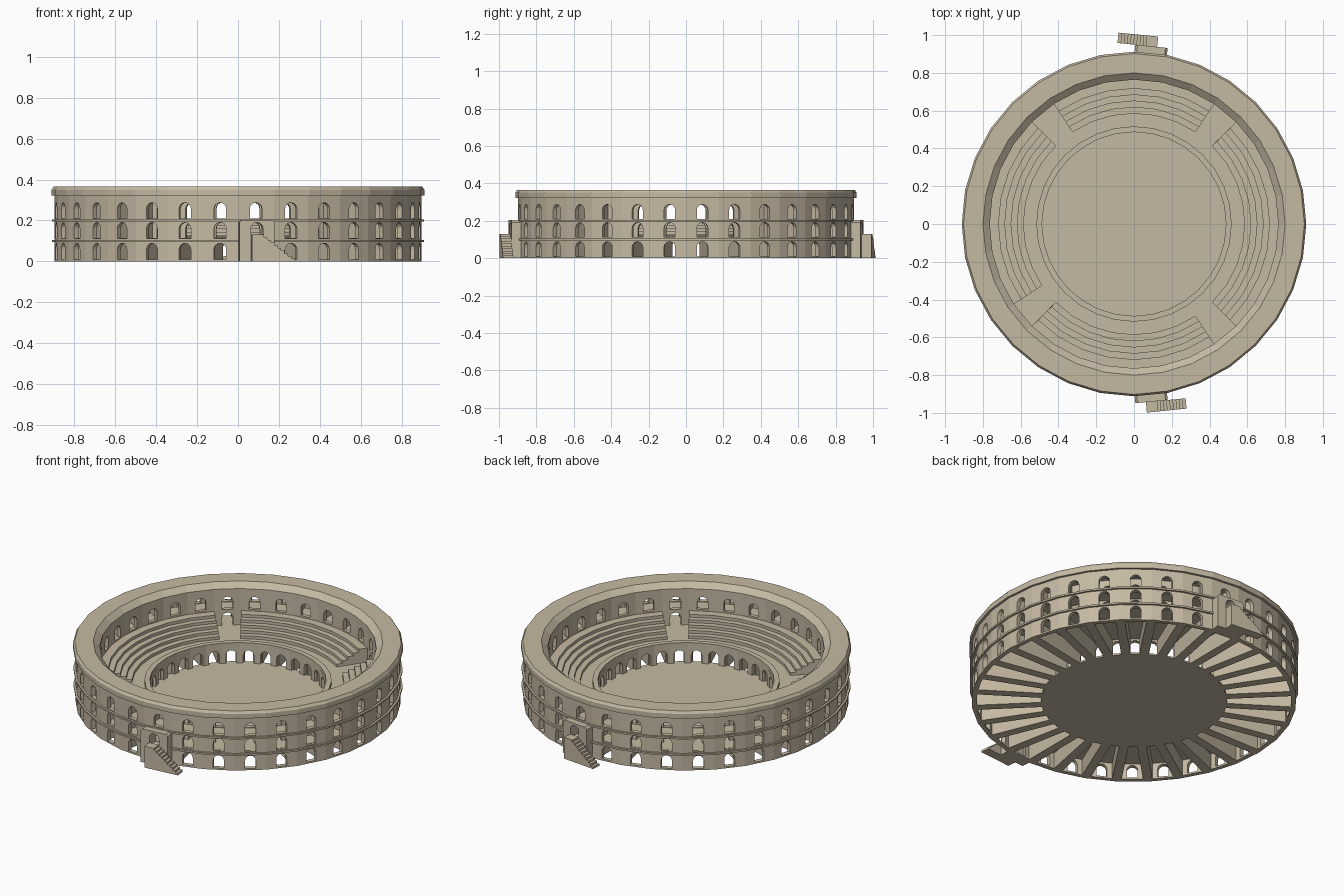
import bpy, bmesh
from math import sin, cos, pi, radians

cube = bpy.data.objects.get("Cube")
if cube:
    bpy.data.objects.remove(cube, do_unlink=True)

BAYS = 32
STEP = 2 * pi / BAYS

stone = bpy.data.materials.new("warm_stone")
stone.use_nodes = True
COLOUR = (0.56, 0.485, 0.365, 1)
stone.diffuse_color = COLOUR
stone.node_tree.nodes["Principled BSDF"].inputs["Base Color"].default_value = COLOUR


def finish(bm, name, recalc=True):
    bmesh.ops.remove_doubles(bm, verts=bm.verts, dist=0.00001)
    if recalc:
        bmesh.ops.recalc_face_normals(bm, faces=bm.faces)
    mesh = bpy.data.meshes.new(name)
    bm.to_mesh(mesh)
    bm.free()
    mesh.materials.append(stone)
    obj = bpy.data.objects.new(name, mesh)
    bpy.context.collection.objects.link(obj)
    return obj


def face(bm, points):
    bm.faces.new([bm.verts.new(p) for p in points])


def place(angle, t, out, z):
    """Point at tangent offset t and distance out along a bay direction."""
    return (out * cos(angle) - t * sin(angle), out * sin(angle) + t * cos(angle), z)


def revolve(name, profile, start=0.0, end=360.0):
    """Turn a closed (radius, height) outline through an angle range in degrees."""
    full = end - start >= 360
    a0, a1 = radians(start), radians(end)
    count = max(1, round((a1 - a0) / STEP))
    bm = bmesh.new()
    rings = [[bm.verts.new((r * cos(a), r * sin(a), z)) for r, z in profile]
             for a in [a0 + (a1 - a0) * i / count for i in range(count if full else count + 1)]]
    n = len(profile)
    for i in range(count):
        one, two = rings[i], rings[(i + 1) % len(rings)]
        for j in range(n):
            k = (j + 1) % n
            bm.faces.new((one[j], two[j], two[k], one[k]))
    if not full:
        bm.faces.new(rings[0])
        bm.faces.new(rings[-1])
    return finish(bm, name)


def ring(name, r0, r1, z0, z1):
    return revolve(name, [(r0, z0), (r1, z0), (r1, z1), (r0, z1)])


def arch_panel(bm, angle, w, w_in, out, inner, z0, z1, base, top, h, bevel=0.0, bottom=False):
    """One flat wall bay with a round-headed opening cut through it."""
    spring = top - h
    arc = [(-h * cos(pi * i / 8), spring + h * sin(pi * i / 8)) for i in range(9)]
    corner = [(-w + bevel, z1), (-w, z1 - bevel)] if bevel else [(-w, z1)]
    left = [(-w, z0), (-h, z0), (-h, base), (-h, spring), (-h, z1)] + corner
    polys = [left, [(-t, z) for t, z in reversed(left)],
             [(-h, z0), (h, z0), (h, base), (-h, base)]]
    polys += [[a, b, (b[0], z1), (a[0], z1)] for a, b in zip(arc, arc[1:])]

    def front(p):
        return place(angle, p[0], out, p[1])

    def back(p):
        t = p[0] * w_in / w if abs(p[0]) > h + 0.001 else p[0]
        return place(angle, t, inner, p[1])

    for poly in polys:
        face(bm, [front(p) for p in poly])
        face(bm, [back(p) for p in reversed(poly)])
    hole = [(-h, base)] + arc + [(h, base)]
    edges = list(zip(hole, hole[1:] + hole[:1]))
    if bevel:
        rim = [(-w, z0), (w, z0)] + [(-t, z) for t, z in reversed(corner)] + corner
        edges += list(zip(rim, rim[1:] + rim[:1]))
    elif bottom:
        edges.append(((-w, z0), (w, z0)))
    for a, b in edges:
        face(bm, [back(a), back(b), front(b), front(a)])


def arcade(name, r_out, r_in, tiers, h):
    """A ring of arched bays; each tier is (floor, ceiling, arch base, arch top)."""
    bm = bmesh.new()
    s, c = sin(STEP / 2), cos(STEP / 2)
    for i in range(BAYS):
        for j, (z0, z1, base, top) in enumerate(tiers):
            arch_panel(bm, (i + 0.5) * STEP, r_out * s, r_in * s, r_out * c, r_in * c,
                       z0, z1, base, top, h, bottom=(j == 0))
    return finish(bm, name, False)


def extrude_bay(bm, angle, outline, r0, r1):
    """Push a (tangent, height) outline out along a bay direction."""
    near = [bm.verts.new(place(angle, t, r0, z)) for t, z in outline]
    far = [bm.verts.new(place(angle, t, r1, z)) for t, z in outline]
    bm.faces.new(near)
    bm.faces.new(far)
    for i in range(len(outline)):
        k = (i + 1) % len(outline)
        bm.faces.new((near[i], near[k], far[k], far[i]))


def radial_piers(name, r0, r1, z0, z1, half):
    bm = bmesh.new()
    for i in range(BAYS):
        extrude_bay(bm, i * STEP, [(-half, z0), (half, z0), (half, z1), (-half, z1)], r0, r1)
    return finish(bm, name)


# Walls with three outer tiers, two inner tiers and one arena tier
LOW = (0, 0.1, 0.01, 0.088)
MID = (0.1, 0.2, 0.112, 0.19)
HIGH = (0.2, 0.33, 0.21, 0.287)
arcade("outer_wall", 0.898, 0.872, [LOW, MID, HIGH], 0.03)
arcade("gallery_wall", 0.788, 0.766, [MID, HIGH], 0.03)
arcade("podium_wall", 0.515, 0.49, [(0, 0.115, 0.01, 0.088)], 0.03)

# Radial walls between the bays
radial_piers("ground_piers", 0.505, 0.885, 0, 0.1, 0.026)
radial_piers("gallery_piers", 0.775, 0.88, 0.11, 0.33, 0.022)

# Floors, string courses, podium lip and cornice
revolve("arena_floor", [(0.001, 0), (0.5, 0), (0.5, 0.01), (0.001, 0.01)])
ring("terrace_floor", 0.5, 0.885, 0.098, 0.114)
ring("gallery_floor", 0.768, 0.885, 0.194, 0.206)
ring("podium_lip", 0.487, 0.517, 0.114, 0.135)
for label, z in (("lower", 0.1), ("upper", 0.2)):
    ring(label + "_string_course", 0.885, 0.91, z - 0.005, z + 0.005)
revolve("cornice", [(0.764, 0.322), (0.912, 0.322), (0.912, 0.35),
                    (0.902, 0.365), (0.8, 0.365), (0.764, 0.335)])

# Seating blocks with one open bay between neighbours
ROWS, R0, Z0, TREAD, RISE = 5, 0.585, 0.114, 0.033, 0.0172
steps = []
for row in range(ROWS):
    r, z = R0 + row * TREAD, Z0 + row * RISE
    steps += [(r, z), (r, z + RISE)]
steps.append((0.768, Z0 + ROWS * RISE))
under = [(r + 0.008, z - 0.008) for r, z in reversed(steps[1:-1])]
shell = steps + [(0.768, steps[-1][1] - 0.008)] + under
solid = steps + [(0.768, Z0)]
BLOCKS = {"east": (-45, 45), "north": (56.25, 123.75),
          "west": (135, 213.75), "south": (225, 303.75)}
for side, (a, b) in BLOCKS.items():
    revolve(side + "_seats", shell, a, b)
    revolve(side + "_seat_end_a", solid, a, a + 0.6)
    revolve(side + "_seat_end_b", solid, b - 0.6, b)

# Two entrances, each a thick arched panel with a side stair
COUNT, RUN, TOP = 9, 0.0168, 0.13
stair = [(-0.03, 0), (0.03 + COUNT * RUN, 0)]
for i in range(COUNT):
    t, z = 0.03 + (COUNT - i) * RUN, (i + 1) * TOP / (COUNT + 1)
    stair += [(t, z), (t - RUN, z)]
stair += [(0.03, TOP), (-0.03, TOP)]
for label, degrees in (("front", 275.625), ("back", 84.375)):
    angle = radians(degrees)
    bm = bmesh.new()
    arch_panel(bm, angle, 0.086, 0.086, 0.945, 0.88, 0, 0.203, 0.112, 0.19, 0.03, bevel=0.012)
    finish(bm, label + "_entrance_panel", False)
    bm = bmesh.new()
    extrude_bay(bm, angle, stair, 0.945, 1.0)
    finish(bm, label + "_entrance_stair")
